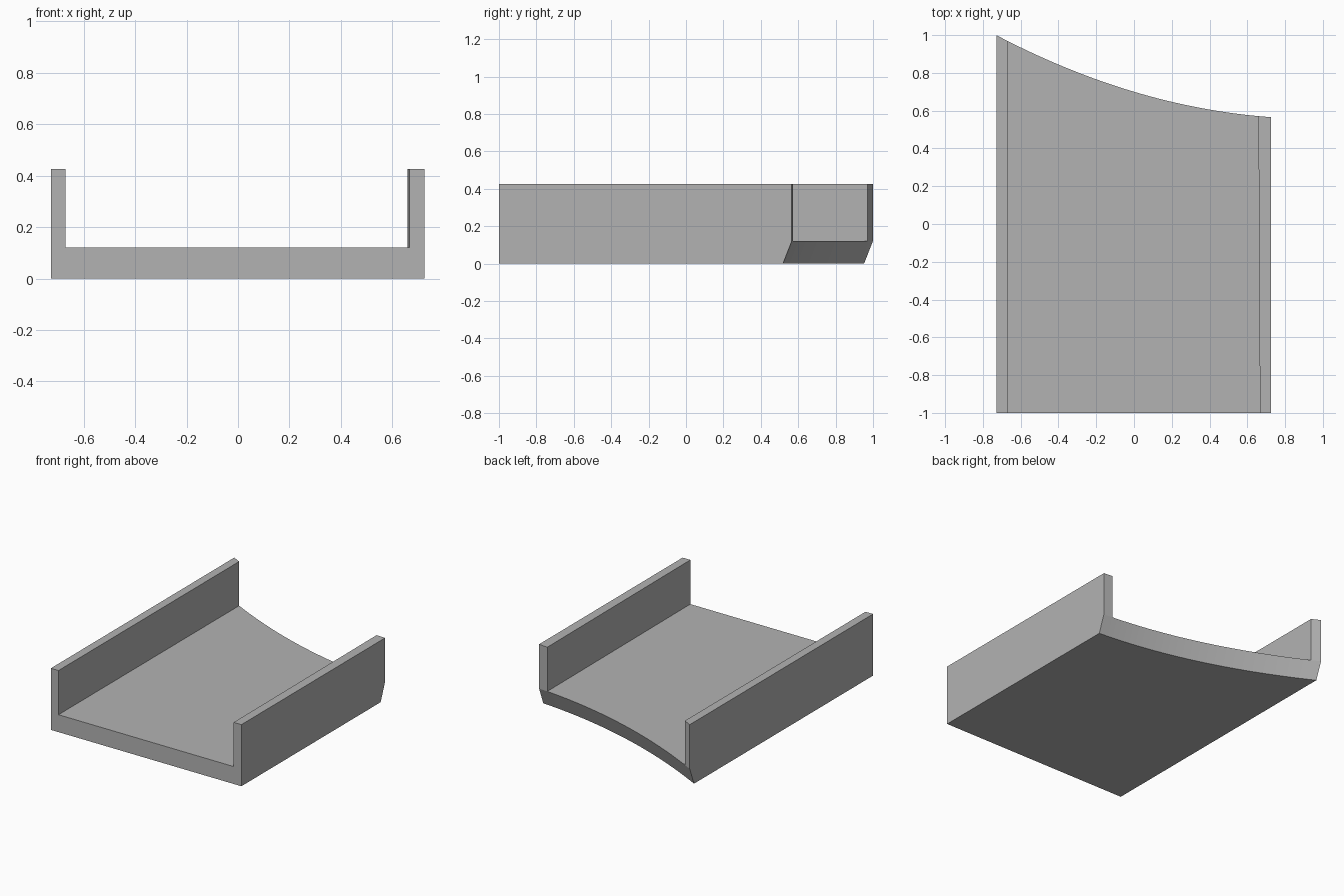
import bpy
import bmesh
import math

if "Cube" in bpy.data.objects:
    bpy.data.objects.remove(bpy.data.objects["Cube"], do_unlink=True)

FRONT, FLOOR, TOP, BEVEL = -1.0, 0.12, 0.425, 0.047
OUT_R, IN_R, IN_L, OUT_L = -0.728, -0.67, 0.659, 0.726
SKEW = 0.008          # left wall gets slightly thicker toward the back
STEPS = 32

grey = bpy.data.materials.new("plain grey")
grey.use_nodes = True
grey.diffuse_color = (0.45, 0.45, 0.45, 1)
grey.node_tree.nodes["Principled BSDF"].inputs["Base Color"].default_value = (0.45, 0.45, 0.45, 1)


def back_y(x):
    """Concave curve of the back end in plan."""
    return 0.7 - 0.298 * x + 0.155 * x * x


bm = bmesh.new()
xs = [OUT_R] + [IN_R + (IN_L - IN_R) * i / STEPS for i in range(STEPS + 1)] + [OUT_L]


def back_row(points, z, inset=0):
    return [bm.verts.new((x, back_y(x) - inset, z)) for x in points]


def front_row(z):
    return [bm.verts.new((x, FRONT, z)) for x in (OUT_R, IN_R, IN_L + SKEW, OUT_L)]


# Rows of points for the two ends of the channel
low = back_row(xs, 0, BEVEL)
mid = back_row(xs, FLOOR)
high = back_row((OUT_R, IN_R, IN_L, OUT_L), TOP)
f_low, f_mid, f_high = front_row(0), front_row(FLOOR), front_row(TOP)

# Curved, undercut back edge of the floor
for i in range(len(xs) - 1):
    bm.faces.new((low[i], low[i + 1], mid[i + 1], mid[i]))

# Underside, floor surface and front of the floor
bm.faces.new(f_low + low[::-1])
bm.faces.new(f_mid[1:3] + mid[1:-1][::-1])
bm.faces.new(f_low + f_mid[::-1])

# Side walls: ends, top, inner and outer faces
for a, b, m_a, m_b in ((0, 1, 0, 1), (2, 3, -2, -1)):
    bm.faces.new((f_mid[a], f_mid[b], f_high[b], f_high[a]))
    bm.faces.new((mid[m_a], mid[m_b], high[b], high[a]))
    bm.faces.new((f_high[a], f_high[b], high[b], high[a]))
for k, m in ((1, 1), (2, -2)):
    bm.faces.new((f_mid[k], mid[m], high[k], f_high[k]))
for k, m in ((0, 0), (3, -1)):
    bm.faces.new((f_low[k], low[m], mid[m], high[k], f_high[k], f_mid[k]))

bmesh.ops.recalc_face_normals(bm, faces=bm.faces)
mesh = bpy.data.meshes.new("channel_tray")
bm.to_mesh(mesh)
bm.free()
mesh.materials.append(grey)
tray = bpy.data.objects.new("channel_tray", mesh)
bpy.context.collection.objects.link(tray)

# Smooth the curved end while keeping the corners crisp
bpy.context.view_layer.objects.active = tray
tray.select_set(True)
bpy.ops.object.shade_smooth_by_angle(angle=math.radians(15))
